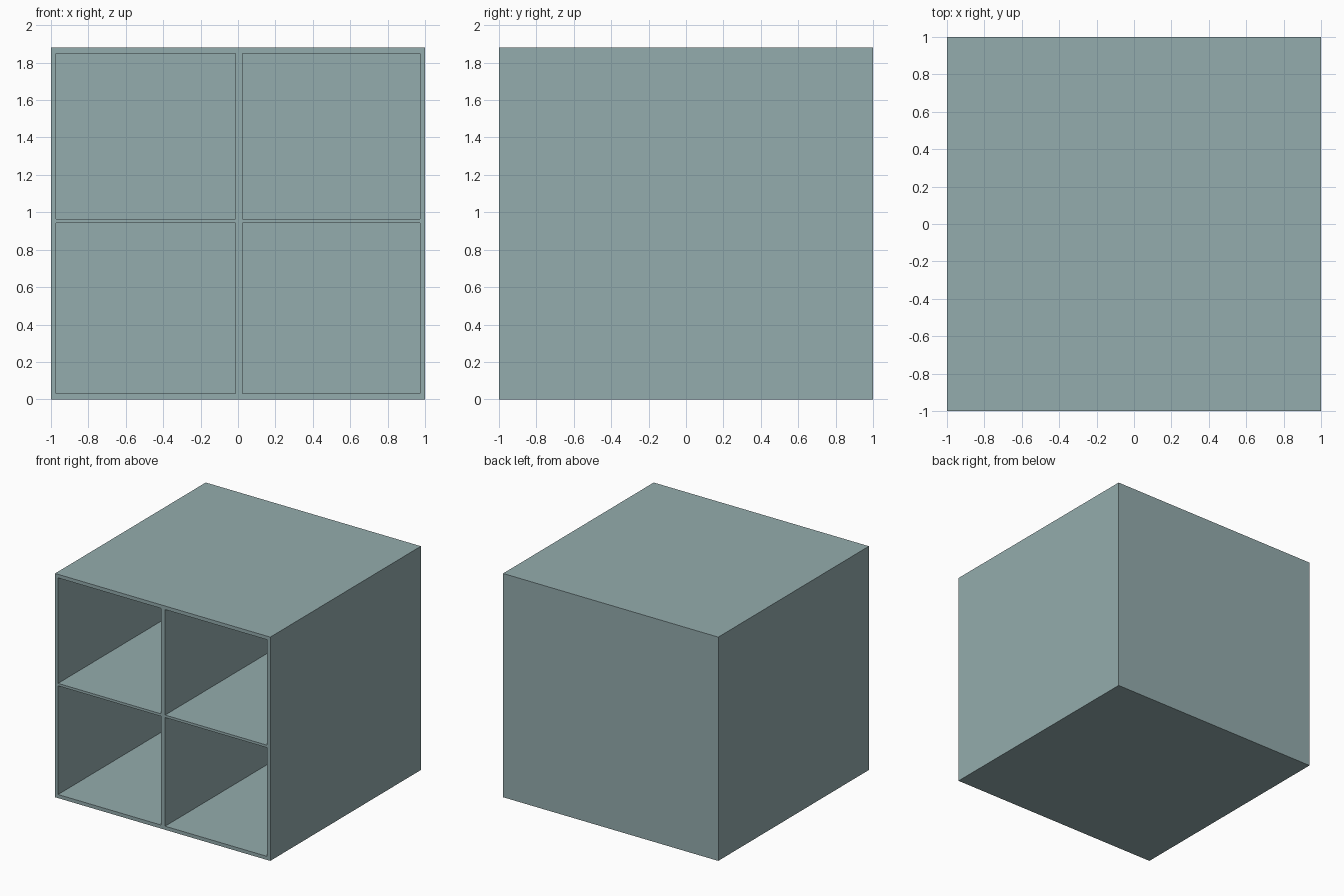
import bpy, bmesh

if "Cube" in bpy.data.objects:
    bpy.data.objects.remove(bpy.data.objects["Cube"])

# Grid lines of the front: outer walls, divider and shelf edges
XS = [-1.0, -0.972, -0.014, 0.023, 0.972, 1.0]
ZS = [0.0, 0.03, 0.943, 0.964, 1.85, 1.88]
FRONT, BACK, PANEL = -1.0, 1.0, 0.03

mat = bpy.data.materials.new("grey_teal_paint")
mat.diffuse_color = (0.296, 0.413, 0.418, 1.0)
mat.use_nodes = True
mat.node_tree.nodes["Principled BSDF"].inputs["Base Color"].default_value = mat.diffuse_color

bm = bmesh.new()

# Front frame as a grid of cells
verts = [[bm.verts.new((x, FRONT, z)) for x in XS] for z in ZS]
cubbies = []
for j in range(5):
    for i in range(5):
        face = bm.faces.new((verts[j][i], verts[j][i + 1],
                             verts[j + 1][i + 1], verts[j + 1][i]))
        if i % 2 and j % 2:
            cubbies.append(face)

# Outer walls and closed back
rim = [e for e in bm.edges if e.is_boundary]
walls = bmesh.ops.extrude_edge_only(bm, edges=rim)["geom"]
for v in walls:
    if isinstance(v, bmesh.types.BMVert):
        v.co.y = BACK
bmesh.ops.holes_fill(bm, edges=[e for e in bm.edges if e.is_boundary], sides=0)

# Four cubbies pushed in to the back panel
for face in cubbies:
    pushed = bmesh.ops.extrude_discrete_faces(bm, faces=[face])["faces"][0]
    rear = list(pushed.verts)
    for v in rear:
        v.co.y = BACK - PANEL
    # side walls of the cubby
    front = [min((w for row in verts for w in row),
                 key=lambda w: (w.co.x - v.co.x) ** 2 + (w.co.z - v.co.z) ** 2)
             for v in rear]
    for k in range(4):
        n = (k + 1) % 4
        quad = (front[k], front[n], rear[n], rear[k])
        if not any(set(f.verts) == set(quad) for f in bm.faces):
            bm.faces.new(quad)

bmesh.ops.remove_doubles(bm, verts=bm.verts, dist=0.0001)
bmesh.ops.recalc_face_normals(bm, faces=bm.faces)

mesh = bpy.data.meshes.new("cubby_shelf")
bm.to_mesh(mesh)
bm.free()
mesh.materials.append(mat)
shelf = bpy.data.objects.new("cubby_shelf", mesh)
bpy.context.collection.objects.link(shelf)
